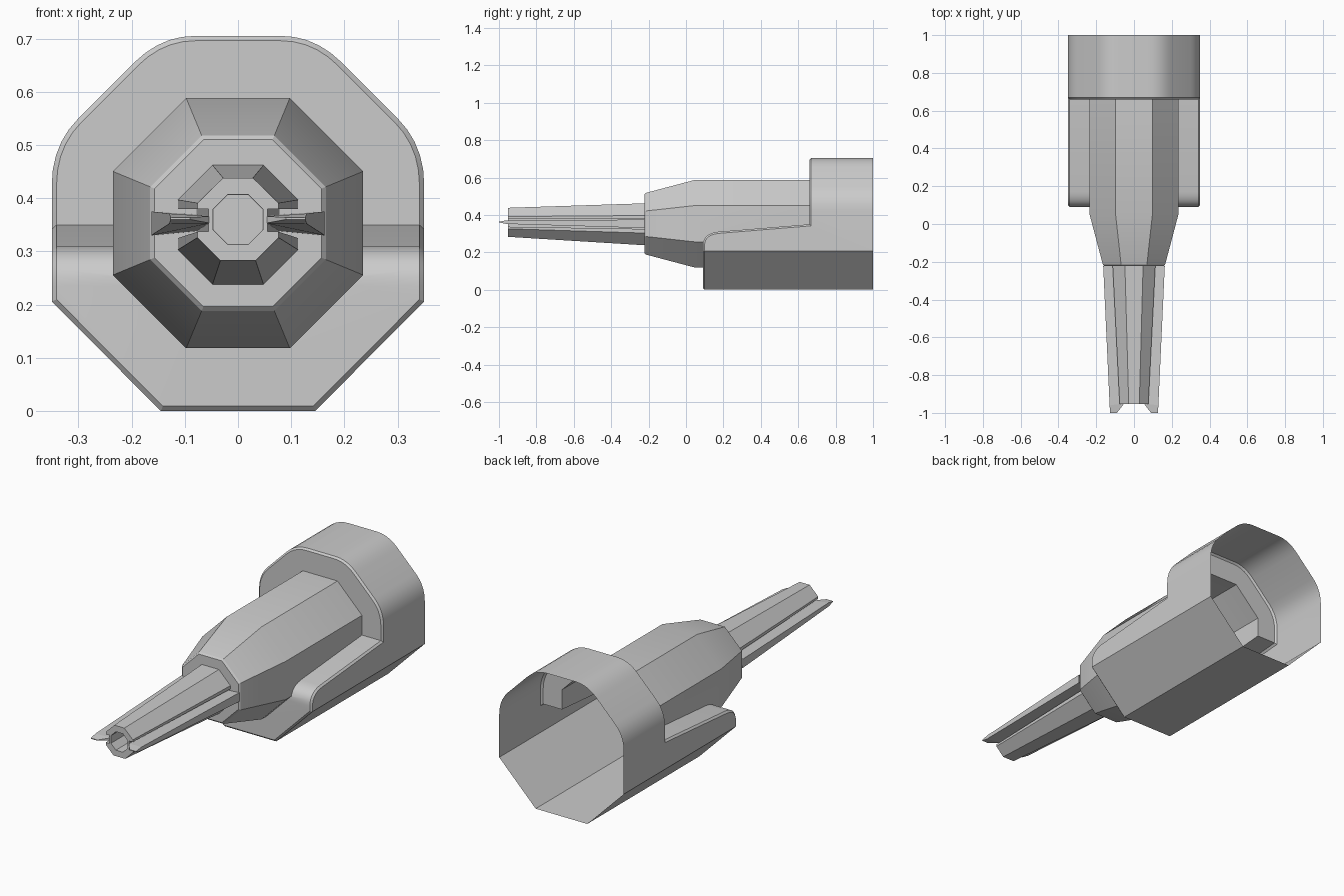
import bpy, bmesh, math

if "Cube" in bpy.data.objects:
    bpy.data.objects.remove(bpy.data.objects["Cube"])


def loft(name, rings):
    """Closed solid through matching rings of (x, y, z) points."""
    bm = bmesh.new()
    loops = [[bm.verts.new(p) for p in r] for r in rings]
    n = len(loops[0])
    for a, b in zip(loops, loops[1:]):
        for i in range(n):
            j = (i + 1) % n
            bm.faces.new((a[i], a[j], b[j], b[i]))
    bm.faces.new(loops[0])
    bm.faces.new(loops[-1])
    bmesh.ops.recalc_face_normals(bm, faces=bm.faces)
    me = bpy.data.meshes.new(name)
    bm.to_mesh(me)
    bm.free()
    ob = bpy.data.objects.new(name, me)
    bpy.context.collection.objects.link(ob)
    return ob


def boolean(ob, other, op):
    m = ob.modifiers.new(op, 'BOOLEAN')
    m.operation, m.object, m.solver = op, other, 'EXACT'
    bpy.context.view_layer.objects.active = ob
    bpy.ops.object.modifier_apply(modifier=m.name)
    bpy.data.objects.remove(other)


def open_end(ob, y):
    """Remove the cap lying at y."""
    bm = bmesh.new()
    bm.from_mesh(ob.data)
    caps = [f for f in bm.faces if all(abs(v.co.y - y) < 1e-4 for v in f.verts)]
    bmesh.ops.delete(bm, geom=caps, context='FACES')
    bm.to_mesh(ob.data)
    bm.free()


def smooth(ob):
    bpy.ops.object.select_all(action='DESELECT')
    ob.select_set(True)
    bpy.context.view_layer.objects.active = ob
    bpy.ops.object.shade_smooth_by_angle(angle=math.radians(30))


def octagon(r, y, zc):
    c = r / math.cos(math.pi / 8)
    return [(c * math.cos(a), y, zc + c * math.sin(a))
            for a in [math.pi / 8 + k * math.pi / 4 for k in range(8)]]


def mirrored(half, y):
    """Right half outline (x, z) completed with its mirror image."""
    return [(x, y, z) for x, z in half] + [(-x, y, z) for x, z in reversed(half)]


def curve(a, c, b, n=5):
    """Rounded corner from a to b around control point c."""
    return [tuple((1 - t)**2 * p + 2 * t * (1 - t) * q + t * t * r for p, q, r in zip(a, c, b))
            for t in [i / n for i in range(n + 1)]]


# Rear shell: octagonal outline cut to the stepped side profile
half = [(.145, 0.002), (.35, .206)]
half += curve((.35, .425), (.35, .5), (.3, .55))
half += curve((.195, .655), (.145, .705), (.08, .705))
half[0] = (.145, 0)
shell = loft("rear_shell", [mirrored(half, -.1), mirrored(half, 1)])
side = [(1.2, -.2), (.09, -.2)] + curve((.09, .235), (.09, .3), (.17, .31), 7)
side += [(.66, .35), (.66, .9), (1.2, .9)]
profile = loft("side_profile", [[(x, y, z) for y, z in side] for x in (-.6, .6)])
boolean(shell, profile, 'INTERSECT')

# Small chamfer around the front-facing rim of the shell
bm = bmesh.new()
bm.from_mesh(shell.data)
bm.normal_update()
rim = []
for e in bm.edges:
    if len(e.link_faces) == 2 and min(v.co.y for v in e.verts) < .99:
        a, b = sorted(abs(f.normal.y) for f in e.link_faces)
        if a < .02 < b:
            rim.append(e)
bmesh.ops.bevel(bm, geom=rim, offset=.009, segments=1, affect='EDGES', profile=.5)
bm.to_mesh(shell.data)
bm.free()

# Octagonal middle body, merged with the shell, hollow and open at the back
body = loft("middle_body", [octagon(.157, -.222, .353), octagon(.165, -.214, .353),
                            octagon(.235, .05, .353), octagon(.235, .7, .353)])
boolean(shell, body, 'UNION')
open_end(shell, 1)
shell.name = "shell_and_body"
smooth(shell)

# Tapered split barrel with side grooves and an octagonal bore
root = [(.048, .462), (.113, .397), (.113, .38), (.078, .38),
        (.078, .325), (.113, .325), (.113, .303), (.048, .238)]
tip = [(.028, .438), (.076, .391), (.076, .38), (.055, .38),
       (.055, .337), (.076, .337), (.076, .326), (.033, .283)]
barrel = loft("barrel", [mirrored(root, -.222), mirrored(tip, -.953)])
bore = loft("bore", [octagon(.048, -1.1, .36), octagon(.046, -.8, .36)])
boolean(barrel, bore, 'DIFFERENCE')
open_end(barrel, -.222)
smooth(barrel)

# Side fins, thinning to a pointed front edge
for s, label in ((1, "right"), (-1, "left")):
    def ring(pts):
        return [(s * x, y, z) for x, y, z in pts]
    fin = loft("fin_" + label, [
        ring([(.06, -.222, .368), (.163, -.222, .375), (.163, -.222, .33), (.06, -.222, .34)]),
        ring([(.052, -.95, .366), (.129, -.96, .371), (.129, -.96, .352), (.052, -.95, .353)]),
        ring([(.09, -1, .364), (.127, -1, .364), (.127, -1, .36), (.09, -1, .36)])])
    open_end(fin, -.222)
